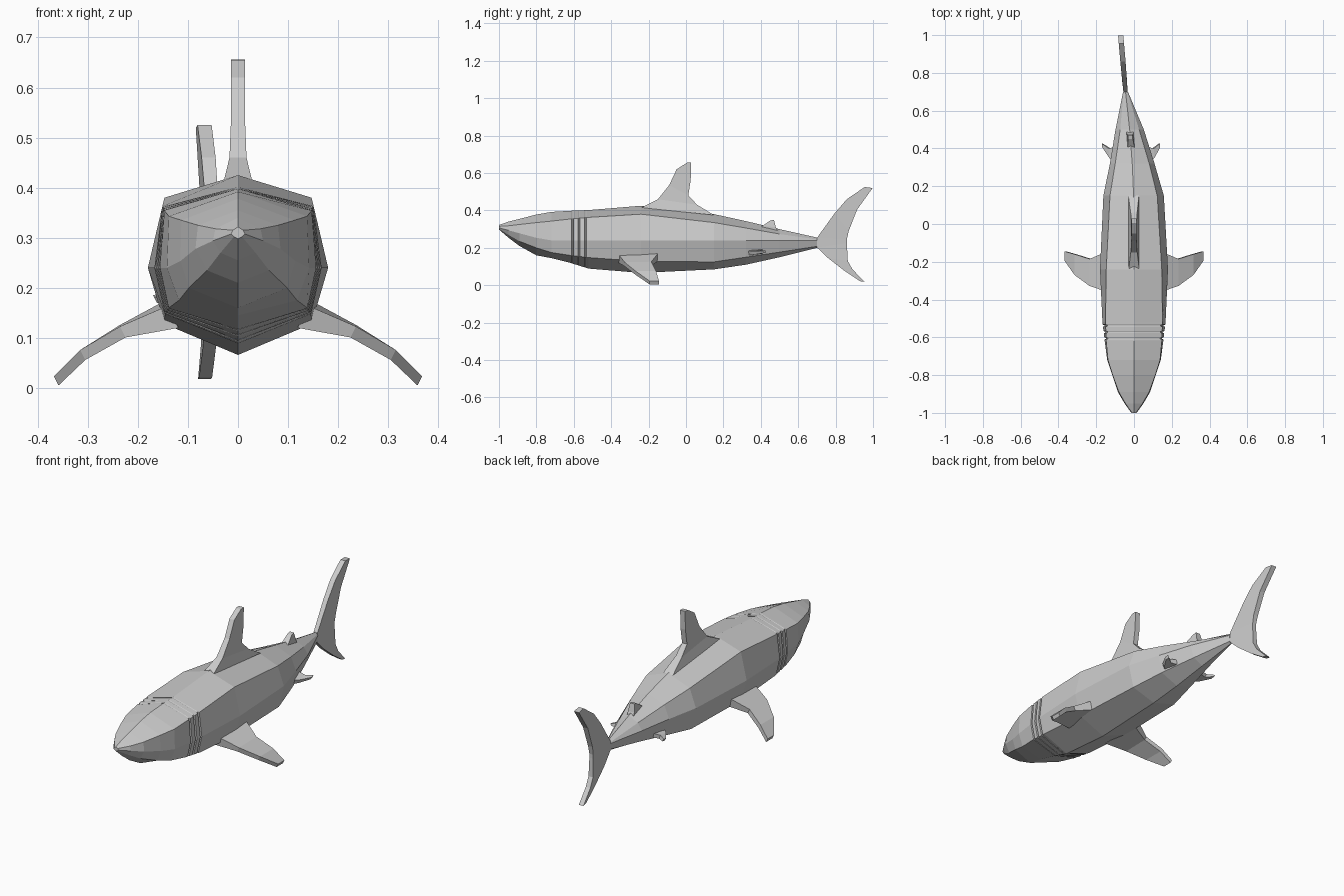
import bpy, bmesh


def loft(name, rings):
    """Skin a list of equal-length point rings and cap both ends."""
    bm = bmesh.new()
    vs = [[bm.verts.new(p) for p in r] for r in rings]
    n = len(vs[0])
    for a, b in zip(vs, vs[1:]):
        for i in range(n):
            j = (i + 1) % n
            bm.faces.new((a[i], a[j], b[j], b[i]))
    bm.faces.new(vs[0])
    bm.faces.new(vs[-1][::-1])
    bmesh.ops.recalc_face_normals(bm, faces=bm.faces)
    me = bpy.data.meshes.new(name)
    bm.to_mesh(me)
    bm.free()
    ob = bpy.data.objects.new(name, me)
    bpy.context.collection.objects.link(ob)
    return ob


def bend(y):
    """Sideways swing of the spine toward the tail."""
    if y > 0.7:
        return -0.045 - 0.085 * (y - 0.7)
    return -0.045 * (max(0, y) / 0.7) ** 2


def upright_fin(name, rows):
    """Rows of leading point, trailing point (y, z) and half thickness."""
    rings = []
    for (y0, z0), (y1, z1), w in rows:
        rings.append([(bend(y0) - w, y0, z0), (bend(y0) + w, y0, z0),
                      (bend(y1) + w, y1, z1), (bend(y1) - w, y1, z1)])
    return loft(name, rings)


def flat_fin(name, rows, side):
    """Rows of x, leading (y, z), trailing (y, z), half thickness."""
    rings = []
    for x, (y0, z0), (y1, z1), t in rows:
        X0, X1 = bend(y0) + side * x, bend(y1) + side * x
        s = side * t * 0.5
        rings.append([(X0 + s, y0, z0 + t), (X1 + s, y1, z1 + t),
                      (X1 - s, y1, z1 - t), (X0 - s, y0, z0 - t)])
    return loft(name, rings)


# Body stations: y, top z, shoulder x z, flank x, belly edge x z, bottom z
head = [
    (-1.00, .322, .010, .315, .014, .008, .302, .298),
    (-0.95, .340, .045, .318, .050, .035, .270, .255),
    (-0.89, .355, .080, .325, .085, .062, .235, .210),
    (-0.80, .378, .113, .335, .115, .098, .200, .160),
    (-0.72, .392, .138, .343, .142, .118, .175, .145),
    (-0.62, .398, .147, .354, .155, .138, .160, .120),
]
trunk = [
    (-0.52, .402, .151, .363, .167, .146, .148, .089),
    (-0.24, .425, .147, .380, .180, .147, .128, .066),
    (0.15, .380, .125, .335, .160, .132, .125, .085),
    (0.32, .343, .090, .306, .118, .098, .150, .110),
    (0.50, .300, .050, .274, .075, .055, .177, .150),
    (0.70, .255, .010, .245, .013, .010, .208, .200),
]

# Gill slits: narrow pinched stations between head and trunk
gills = []
a, b = head[-1], trunk[0]
for g in (-0.606, -0.572, -0.538):
    for dy, dip in ((-.005, 0), (-.003, .009), (.003, .009), (.005, 0)):
        t = (g + dy - a[0]) / (b[0] - a[0])
        r = [p + (q - p) * t for p, q in zip(a, b)]
        for k in (2, 4, 5):
            r[k] -= dip
        gills.append(r)

rings = []
for y, top, sx, sz, mx, lx, lz, bot in head + gills + trunk:
    c, mz = bend(y), .24 + .27 * max(0, -.75 - y)
    right = [(sx, sz), (mx, mz), (lx, lz)]
    ring = [(0, top)] + right + [(0, bot)] + [(-x, z) for x, z in right[::-1]]
    rings.append([(c + x, y, z) for x, z in ring])
loft("body", rings)

# Dorsal fins
upright_fin("dorsal_fin", [
    ((-.24, .415), (.15, .375), .028),
    ((-.15, .460), (.06, .430), .017),
    ((-.09, .535), (.012, .480), .014),
    ((-.05, .620), (.025, .560), .014),
    ((.005, .655), (.028, .656), .014)])
upright_fin("rear_dorsal_fin", [
    ((.39, .300), (.49, .290), .018),
    ((.41, .318), (.48, .310), .018),
    ((.45, .346), (.47, .350), .012)])

# Crescent tail fin
upright_fin("tail_fin", [
    ((.955, .525), (.998, .520), .014),
    ((.86, .460), (.915, .405), .014),
    ((.795, .385), (.870, .290), .013),
    ((.70, .253), (.860, .245), .011),
    ((.70, .202), (.860, .225), .011),
    ((.76, .145), (.865, .130), .013),
    ((.85, .075), (.890, .085), .013),
    ((.93, .022), (.955, .018), .013)])

# Paired fins
pectoral = [
    (.130, (-.360, .142), (-.145, .155), .022),
    (.230, (-.328, .112), (-.185, .115), .011),
    (.310, (-.270, .066), (-.160, .066), .010),
    (.363, (-.195, .014), (-.145, .014), .009)]
pelvic = [
    (.070, (.310, .175), (.410, .180), .012),
    (.115, (.350, .172), (.400, .178), .010),
    (.150, (.405, .176), (.425, .180), .006)]
for side, label in ((1, "right"), (-1, "left")):
    flat_fin(label + "_pectoral_fin", pectoral, side)
    flat_fin(label + "_pelvic_fin", pelvic, side)
